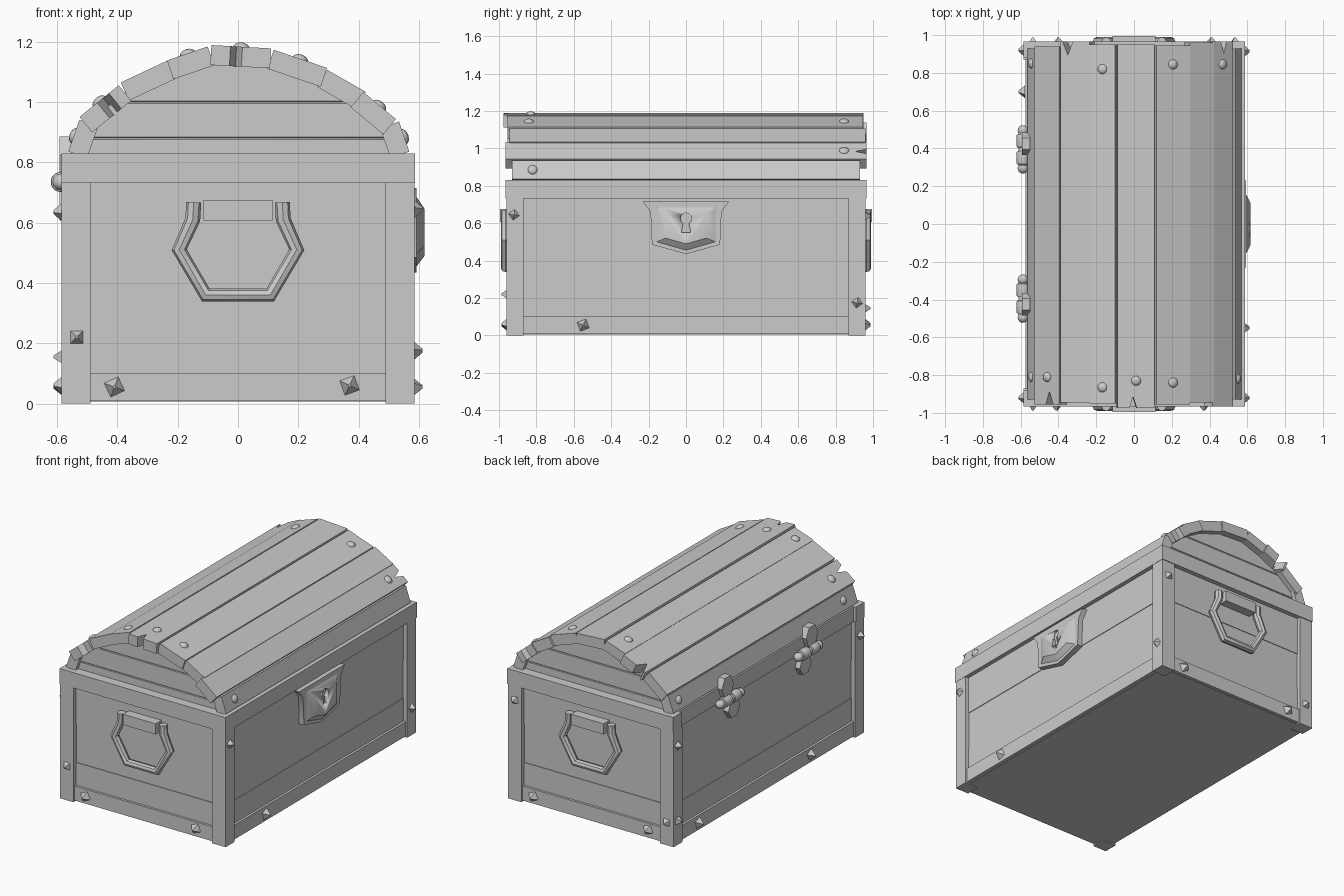
import bpy, bmesh, math
from mathutils import Vector, Matrix

if "Cube" in bpy.data.objects:
    bpy.data.objects.remove(bpy.data.objects["Cube"])


def finish(name, bm, matrix=Matrix()):
    bmesh.ops.recalc_face_normals(bm, faces=bm.faces)
    me = bpy.data.meshes.new(name)
    bm.to_mesh(me)
    bm.free()
    me.transform(matrix)
    ob = bpy.data.objects.new(name, me)
    bpy.context.collection.objects.link(ob)
    return ob


def bevel(bm, width, segments=2):
    edges = [e for e in bm.edges if len(e.link_faces) == 2 and e.calc_face_angle() > 0.35]
    bmesh.ops.bevel(bm, geom=edges, offset=width, segments=segments, profile=0.5,
                    affect='EDGES', clamp_overlap=True)


def frame(origin, u, v):
    u, v = Vector(u).normalized(), Vector(v).normalized()
    m = Matrix((u, v, u.cross(v))).transposed().to_4x4()
    m.translation = origin
    return m


def prism(name, pts, lo, hi, matrix=Matrix(), bev=0.008, top=1.0):
    """Extrude a 2D outline from lo to hi along the frame's normal, optionally tapering."""
    bm = bmesh.new()
    n = len(pts)
    c = sum((Vector(p) for p in pts), Vector((0, 0))) / n
    a = [bm.verts.new((p[0], p[1], lo)) for p in pts]
    b = [bm.verts.new((*(c + (Vector(p) - c) * top), hi)) for p in pts]
    bm.faces.new(a[::-1])
    bm.faces.new(b)
    for i in range(n):
        j = (i + 1) % n
        bm.faces.new((a[i], a[j], b[j], b[i]))
    if bev:
        bevel(bm, bev)
    return finish(name, bm, matrix)


def box(name, x0, x1, y0, y1, z0, z1, bev=0.008):
    return prism(name, [(x0, y0), (x1, y0), (x1, y1), (x0, y1)], z0, z1, bev=bev)


Z = (0, 0, 1)
FACES = {'right': frame((0.585, 0, 0), (0, 1, 0), Z), 'left': frame((-0.585, 0, 0), (0, -1, 0), Z),
         'front': frame((0, -0.96, 0), (1, 0, 0), Z), 'back': frame((0, 0.96, 0), (-1, 0, 0), Z)}

# Plank walls, bottom rails, corner posts
for s, side in ((-1, 'a'), (1, 'b')):
    for i, (z0, z1) in enumerate(((0.02, 0.245), (0.245, 0.49), (0.49, 0.74))):
        d = 0.004 * (i % 2)
        xs = sorted((s * 0.51, s * (0.56 - d)))
        ys = sorted((s * 0.88, s * (0.935 - d)))
        box(f'long_wall_plank_{side}{i}', *xs, -0.9, 0.9, z0, z1)
        box(f'end_wall_plank_{side}{i}', -0.52, 0.52, *ys, z0, z1)
    box('long_bottom_rail', *sorted((s * 0.53, s * 0.575)), -0.875, 0.875, 0.008, 0.1)
    box('end_bottom_rail', -0.49, 0.49, *sorted((s * 0.9, s * 0.95)), 0.008, 0.1)
    for t in (-1, 1):
        box('corner_post', *sorted((s * 0.49, s * 0.585)), *sorted((t * 0.87, t * 0.96)), 0, 0.735, 0.012)
    # Rim boards on the ends
    box('end_rim', -0.585, 0.585, *sorted((s * 0.88, s * 0.965)), 0.732, 0.83, 0.012)
box('front_rim', 0.51, 0.587, -0.965, 0.965, 0.732, 0.83, 0.012)
box('back_rim', -0.567, -0.5, -0.9, 0.9, 0.732, 0.83)

# Floor boards running lengthwise
for i in range(5):
    x = -0.55 + 0.22 * i
    box(f'floor_board_{i}', x, x + 0.22, -0.93, 0.93, 0.006, 0.045, 0.006)

# Lid planks: left edge, right edge (x, z), y range, notches (end, position across, width, depth)
LID = [
    ((-0.532, 0.825), (-0.495, 0.93), -0.93, 0.93, []),
    ((-0.505, 0.925), (-0.375, 1.03), -0.955, 0.94, [(-1, 0.6, 0.05, 0.07)]),
    ((-0.375, 1.035), (-0.222, 1.107), -0.945, 0.965, [(1, 0.25, 0.06, 0.07)]),
    ((-0.225, 1.107), (-0.09, 1.153), -0.95, 0.95, []),
    ((-0.09, 1.156), (0.108, 1.145), -0.975, 0.95, [(-1, 0.42, 0.04, 0.06)]),
    ((0.108, 1.142), (0.285, 1.082), -0.955, 0.945, []),
    ((0.28, 1.078), (0.408, 1.005), -0.945, 0.96, []),
    ((0.395, 1.008), (0.503, 0.918), -0.965, 0.965, [(1, 0.55, 0.04, 0.06)]),
    ((0.503, 0.925), (0.537, 0.825), -0.93, 0.93, []),
]
lid_frames = []
for i, (a, b, y0, y1, notches) in enumerate(LID):
    a3, b3 = Vector((a[0], 0, a[1])), Vector((b[0], 0, b[1]))
    w = (b3 - a3).length
    m = frame((a3 + b3) / 2, b3 - a3, (0, 1, 0))
    lid_frames.append(m)
    h = w / 2
    low, high = [(-h, y0)], [(h, y1)]
    for end, t, nw, nd in notches:
        c = (t - 0.5) * w
        if end < 0:
            low += [(c - nw / 2, y0), (c, y0 + nd), (c + nw / 2, y0)]
        else:
            high += [(c + nw / 2, y1), (c, y1 - nd), (c - nw / 2, y1)]
    prism(f'lid_plank_{i}', low + [(h, y0)] + high + [(-h, y1)], -0.033, 0.033, m, 0.011)

# Arched lid ends, cut into three boards each
arch = [(-0.525, 0.82)] + [p[0] for p in LID[1:]] + [(0.53, 0.82)]
for y0 in (-0.905, 0.865):
    for k, (z0, z1) in enumerate(((0.82, 0.88), (0.88, 1.0), (1.0, 1.2))):
        bm = bmesh.new()
        f = bm.faces.new([bm.verts.new((x, y0, z)) for x, z in arch])
        for z, d in ((z0, -1), (z1, 1)):
            bmesh.ops.bisect_plane(bm, geom=bm.verts[:] + bm.edges[:] + bm.faces[:],
                                   plane_co=(0, 0, z), plane_no=(0, 0, d), clear_outer=True)
        r = bmesh.ops.extrude_face_region(bm, geom=bm.faces[:])
        bmesh.ops.translate(bm, vec=(0, 0.04, 0),
                            verts=[g for g in r['geom'] if isinstance(g, bmesh.types.BMVert)])
        bevel(bm, 0.004, 1)
        finish(f'lid_end_board_{k}', bm)


# Round rivets on the lid: plank, y
for i, y in ((0, -0.81), (0, 0.85), (1, -0.81), (3, 0.82), (3, -0.865), (4, -0.83),
             (5, 0.845), (5, -0.84), (7, 0.845), (8, -0.82)):
    bm = bmesh.new()
    bmesh.ops.create_uvsphere(bm, u_segments=12, v_segments=8, radius=0.027)
    finish('lid_rivet', bm, lid_frames[i] @ Matrix.Translation((0, y, 0.03)) @ Matrix.Diagonal((1, 1, 0.65, 1)))

# Pyramid nails: face, position across, height, turn in degrees
for face, u, z, turn in (
        ('front', -0.535, 0.22, 0), ('front', -0.41, 0.055, 25), ('front', 0.37, 0.06, 20),
        ('right', -0.92, 0.645, 35), ('right', 0.915, 0.175, 35), ('right', -0.55, 0.055, 20),
        ('back', -0.535, 0.64, 10), ('back', -0.41, 0.055, 25), ('back', 0.4, 0.06, 20),
        ('back', 0.535, 0.145, 0), ('left', -0.92, 0.635, 40), ('left', -0.92, 0.155, 0),
        ('left', -0.7, 0.055, 20), ('left', 0.43, 0.06, 30), ('left', 0.92, 0.635, 35)):
    bm = bmesh.new()
    bmesh.ops.create_cone(bm, cap_ends=True, segments=4, radius1=0.036, radius2=0.006, depth=0.035)
    finish('corner_nail', bm, FACES[face] @ Matrix.Translation((u, z, 0.01))
           @ Matrix.Rotation(math.radians(45 + turn), 4, 'Z'))

# Carrying handles on both ends
half = [(0.147, 0.668), (0.15, 0.61), (0.195, 0.51), (0.107, 0.36)]
path = half + [(-x, z) for x, z in half[::-1]]
for s, face in ((-1, 'front'), (1, 'back')):
    cu = bpy.data.curves.new('handle_ring', 'CURVE')
    cu.dimensions, cu.bevel_depth, cu.bevel_resolution, cu.use_fill_caps = '3D', 0.025, 2, True
    sp = cu.splines.new('POLY')
    sp.points.add(len(path) - 1)
    for p, (x, z) in zip(sp.points, path):
        p.co = (x, s * 0.965, z, 1)
    ring = bpy.data.objects.new('handle_ring', cu)
    bpy.context.collection.objects.link(ring)
    bpy.ops.object.select_all(action='DESELECT')
    ring.select_set(True)
    bpy.context.view_layer.objects.active = ring
    bpy.ops.object.convert(target='MESH')
    prism('handle_mount', [(-0.115, 0.607), (0.115, 0.607), (0.115, 0.675), (-0.115, 0.675)],
          -0.04, 0.034, FACES[face], 0.018)

# Lock plate with keyhole
shield = [(-0.23, 0.715), (-0.19, 0.66), (-0.182, 0.485), (0, 0.435),
          (0.182, 0.485), (0.19, 0.66), (0.23, 0.715)]
inner = [(-0.165, 0.69), (-0.165, 0.497), (0, 0.45), (0.165, 0.497), (0.165, 0.69)]
base = prism('lock_plate', shield, -0.04, 0.008, FACES['right'], 0.005)
boss = prism('lock_boss', inner, 0.004, 0.033, FACES['right'], 0.004, 0.66)
hole = [(0.03 * math.cos(math.radians(a)), 0.625 + 0.03 * math.sin(math.radians(a)))
        for a in range(-60, 241, 25)]
cutter = prism('keyhole_cutter', hole + [(-0.025, 0.55), (0.025, 0.55)], 0.012, 0.08, FACES['right'], 0)
cutter.hide_render = True
cutter.display_type = 'WIRE'
mod = boss.modifiers.new('keyhole', 'BOOLEAN')
mod.object, mod.operation, mod.solver = cutter, 'DIFFERENCE', 'EXACT'

# Hinges on the back of the lid, mirrored
leaf = [(-0.025, 0), (0.025, 0), (0.06, 0.09), (0.03, 0.15), (-0.03, 0.15), (-0.06, 0.09)]
for s in (-1, 1):
    for nm, y, k in (('upper', 0.425, 1.0), ('lower', 0.36, -0.85)):
        m = FACES['left'] @ Matrix.Translation((-s * y, 0.735, 0))
        prism(f'hinge_leaf_{nm}', [(u, v * k) for u, v in leaf], -0.035, 0.008, m, 0.01)
    axis = Matrix.Translation((-0.588, s * 0.395, 0.735)) @ Matrix.Rotation(math.pi / 2, 4, 'X')
    for off, r, d in ((0, 0.024, 0.2), (0.045, 0.034, 0.07), (-0.045, 0.034, 0.07)):
        bm = bmesh.new()
        bmesh.ops.create_cone(bm, cap_ends=True, segments=14, radius1=r, radius2=r, depth=d)
        bevel(bm, 0.006)
        finish('hinge_knuckle', bm, axis @ Matrix.Translation((0, 0, off)))
    for e in (-0.1, 0.1):
        bm = bmesh.new()
        bmesh.ops.create_uvsphere(bm, u_segments=12, v_segments=8, radius=0.028)
        finish('hinge_pin_end', bm, axis @ Matrix.Translation((0, 0, e)))

# Smooth shading with sharp edges kept
bpy.ops.object.select_all(action='SELECT')
bpy.context.view_layer.objects.active = base
bpy.ops.object.shade_smooth_by_angle(angle=math.radians(35))
